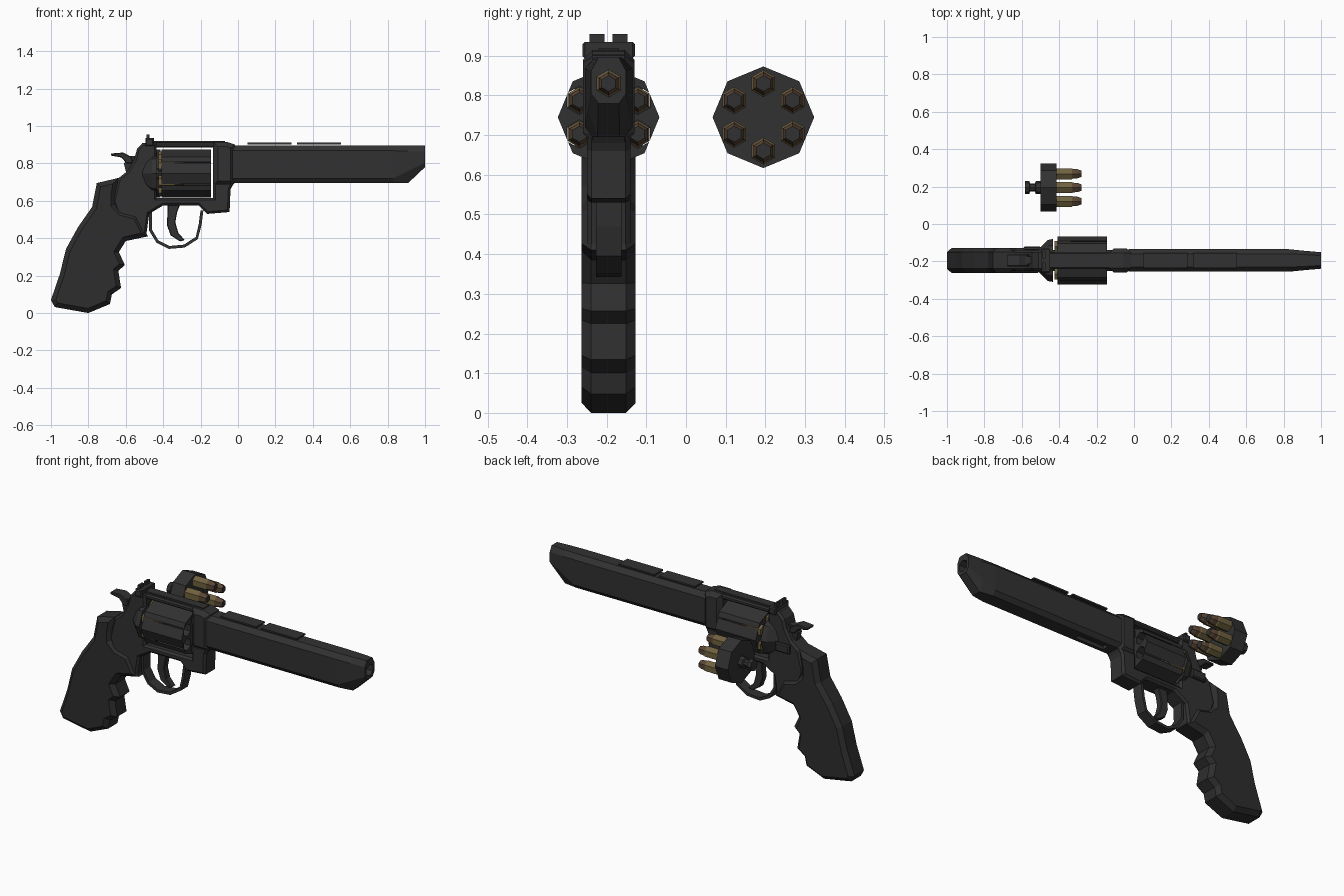
import bpy, bmesh, math
from mathutils import Vector

cube = bpy.data.objects.get("Cube")
if cube:
    bpy.data.objects.remove(cube, do_unlink=True)

GUN_Y, LOADER_Y, AXIS_Z, BORE_Z = -0.195, 0.195, 0.745, 0.83


def material(name, color):
    m = bpy.data.materials.new(name)
    m.use_nodes = True
    m.diffuse_color = (*color, 1)
    bsdf = next(n for n in m.node_tree.nodes if n.type == 'BSDF_PRINCIPLED')
    bsdf.inputs["Base Color"].default_value = (*color, 1)
    return m


STEEL = material("gunmetal", (0.031, 0.031, 0.031))
RUBBER = material("black rubber", (0.027, 0.027, 0.027))
BRASS = material("brass", (0.16, 0.12, 0.05))
COPPER = material("copper", (0.10, 0.06, 0.035))


def finish(name, bm, *mats):
    bmesh.ops.recalc_face_normals(bm, faces=bm.faces[:])
    mesh = bpy.data.meshes.new(name)
    bm.to_mesh(mesh)
    bm.free()
    for m in mats:
        mesh.materials.append(m)
    ob = bpy.data.objects.new(name, mesh)
    bpy.context.collection.objects.link(ob)
    return ob


def plate(name, outline, half, bevel=0.0, mat=STEEL, y=GUN_Y):
    """Side outline (x, z) extruded across y with chamfered rims."""
    bm = bmesh.new()
    face = bm.faces.new([bm.verts.new((x, y - half, z)) for x, z in outline])
    ext = bmesh.ops.extrude_face_region(bm, geom=[face])
    moved = [v for v in ext["geom"] if isinstance(v, bmesh.types.BMVert)]
    bmesh.ops.translate(bm, verts=moved, vec=(0, 2 * half, 0))
    if bevel:
        rims = [e for e in bm.edges if abs(e.verts[0].co.y - e.verts[1].co.y) < 1e-5]
        bmesh.ops.bevel(bm, geom=rims, offset=bevel, segments=1, affect='EDGES')
    return finish(name, bm, mat)


def box(name, x0, x1, z0, z1, half, y=GUN_Y, bevel=0.0):
    return plate(name, [(x0, z0), (x1, z0), (x1, z1), (x0, z1)], half, bevel, y=y)


def loft(name, rings, *mats, rule=None):
    """Skin a list of equal-length point rings and cap both ends."""
    bm = bmesh.new()
    loops = [[bm.verts.new(p) for p in ring] for ring in rings]
    n = len(loops[0])
    for k, (a, b) in enumerate(zip(loops, loops[1:])):
        for i in range(n):
            j = (i + 1) % n
            f = bm.faces.new((a[i], a[j], b[j], b[i]))
            f.material_index = rule(k) if rule else 0
    bm.faces.new(loops[0])
    end = bm.faces.new(loops[-1])
    end.material_index = len(mats) - 1
    return finish(name, bm, *mats)


def spindle(name, profile, sides, y, z, *mats, rule=None):
    """Faceted turning along x from (x, radius) pairs, one vertex on top."""
    angles = [math.tau * i / sides for i in range(sides)]
    rings = [[(x, y + r * math.sin(a), z + r * math.cos(a)) for a in angles]
             for x, r in profile]
    return loft(name, rings, *(mats or (STEEL,)), rule=rule)


def cut(target, cutter):
    mod = target.modifiers.new("cut", 'BOOLEAN')
    mod.operation, mod.solver, mod.object = 'DIFFERENCE', 'EXACT', cutter
    bpy.context.view_layer.objects.active = target
    bpy.ops.object.modifier_apply(modifier=mod.name)
    bpy.data.objects.remove(cutter, do_unlink=True)


def bore(x0, x1, y=GUN_Y, z=BORE_Z, r=0.036):
    return spindle("bore_cutter", [(x0, r), (x1, r)], 6, y, z)


def circle_of_six(y):
    for i in range(6):
        a = math.tau * i / 6
        yield y + 0.085 * math.sin(a), AXIS_Z + 0.085 * math.cos(a)


def cartridges(label, x, y):
    profile = [(x, 0.034), (x + 0.085, 0.034), (x + 0.09, 0.030),
               (x + 0.115, 0.028), (x + 0.135, 0.020)]
    for i, (cy, cz) in enumerate(circle_of_six(y)):
        spindle(f"{label}_cartridge_{i + 1}", profile, 6, cy, cz, BRASS, COPPER, STEEL,
                rule=lambda k: 0 if k < 2 else 1)


# Barrel with chiselled muzzle
def barrel_ring(x, top, high, mid, low, bottom, floor):
    half = [(top, 0.895), (mid, high), (mid, low), (bottom, floor)]
    return ([(x, GUN_Y + w, z) for w, z in half]
            + [(x, GUN_Y - w, z) for w, z in reversed(half)])


barrel = loft("barrel", [barrel_ring(-0.03, 0.035, 0.868, 0.06, 0.72, 0.04, 0.695),
                         barrel_ring(0.83, 0.035, 0.868, 0.06, 0.72, 0.04, 0.695),
                         barrel_ring(0.91, 0.032, 0.865, 0.052, 0.76, 0.028, 0.695),
                         barrel_ring(1.0, 0.026, 0.862, 0.044, 0.805, 0.026, 0.78)], STEEL)
cut(barrel, bore(-0.2, 1.1, r=0.034))
cut(barrel, box("groove_cutter", 0.03, 0.22, 0.65, 0.715, 0.02))

# Rib plates above the barrel
for side, x0 in (("rear", 0.05), ("front", 0.315)):
    box(f"{side}_rib_plate", x0, x0 + 0.235, 0.902, 0.911, 0.04)

# Frame: open-topped body, collar and top strap
frame = plate("frame", [(-0.54, 0.877), (-0.51, 0.91), (-0.435, 0.91), (-0.435, 0.615),
                        (-0.133, 0.615), (-0.133, 0.70), (-0.02, 0.70), (-0.04, 0.66),
                        (-0.045, 0.54), (-0.165, 0.53), (-0.21, 0.575), (-0.40, 0.575),
                        (-0.475, 0.53), (-0.49, 0.42), (-0.60, 0.39), (-0.67, 0.60),
                        (-0.64, 0.72), (-0.59, 0.76), (-0.555, 0.82)], 0.055, 0.012)
collar = plate("barrel_collar", [(-0.133, 0.68), (-0.03, 0.68), (-0.015, 0.70),
                                 (-0.015, 0.90), (-0.06, 0.915), (-0.133, 0.915)],
               0.065, 0.025)
cut(collar, bore(-0.2, 0.1, r=0.034))
box("top_strap", -0.47, -0.10, 0.884, 0.912, 0.045, bevel=0.008)
box("sight_strip", -0.48, -0.07, 0.90, 0.92, 0.026)
spindle("recoil_shield", [(-0.51, 0.06), (-0.46, 0.11), (-0.432, 0.115)], 8, GUN_Y, AXIS_Z)
box("thumb_latch", -0.59, -0.50, 0.69, 0.74, 0.012, y=GUN_Y + 0.064, bevel=0.006)

# Rear sight with notch
box("rear_sight", -0.495, -0.45, 0.893, 0.935, 0.066, bevel=0.006)
for side in (-1, 1):
    box(f"sight_tooth_{'left' if side > 0 else 'right'}", -0.488, -0.474, 0.93, 0.955,
        0.019, y=GUN_Y + side * 0.029)

# Hammer and its spur
plate("hammer", [(-0.53, 0.84), (-0.58, 0.84), (-0.61, 0.80), (-0.595, 0.74),
                 (-0.52, 0.74)], 0.02)
plate("hammer_spur", [(-0.68, 0.853), (-0.615, 0.858), (-0.57, 0.835), (-0.56, 0.80),
                      (-0.595, 0.80), (-0.625, 0.832), (-0.68, 0.842)], 0.032, 0.004)

# Cylinder with through chambers
cylinder = spindle("cylinder", [(-0.41, 0.128), (-0.145, 0.128)], 8, GUN_Y, AXIS_Z)
for cy, cz in circle_of_six(GUN_Y):
    cut(cylinder, bore(-0.5, -0.1, cy, cz))
cartridges("chambered", -0.425, GUN_Y)
spindle("cylinder_pin", [(-0.45, 0.03), (-0.40, 0.03)], 8, GUN_Y, AXIS_Z)

# Grip with finger grooves
plate("grip", [(-0.755, 0.695), (-0.64, 0.722), (-0.655, 0.63), (-0.655, 0.58),
               (-0.62, 0.545), (-0.54, 0.524), (-0.482, 0.41), (-0.60, 0.385),
               (-0.637, 0.326), (-0.605, 0.257), (-0.64, 0.225), (-0.625, 0.134),
               (-0.674, 0.10), (-0.685, 0.048), (-0.80, 0.0), (-0.98, 0.032),
               (-1.0, 0.07), (-0.952, 0.21), (-0.92, 0.342), (-0.855, 0.46),
               (-0.78, 0.567)], 0.068, 0.024, RUBBER)

# Trigger guard: a strip between two offset arcs
guard = [(-0.475, 0.54), (-0.475, 0.44), (-0.435, 0.375), (-0.37, 0.343), (-0.285, 0.35),
         (-0.215, 0.395), (-0.195, 0.47), (-0.185, 0.55)]
center = Vector((-0.33, 0.52))
inner = []
for p in guard:
    v = Vector(p)
    inner.append(v + (center - v).normalized() * 0.016)
plate("trigger_guard", guard + [tuple(v) for v in reversed(inner)], 0.032)
plate("trigger", [(-0.375, 0.59), (-0.305, 0.59), (-0.325, 0.54), (-0.335, 0.487),
                  (-0.32, 0.43), (-0.285, 0.39), (-0.31, 0.383), (-0.36, 0.415),
                  (-0.38, 0.47)], 0.02, 0.004)

# Separate speed loader with six rounds
spindle("loader_body", [(-0.50, 0.128), (-0.415, 0.128)], 8, LOADER_Y, AXIS_Z)
spindle("loader_knob", [(-0.583, 0.034), (-0.56, 0.034), (-0.555, 0.022), (-0.53, 0.022),
                        (-0.525, 0.034), (-0.495, 0.034)], 8, LOADER_Y, AXIS_Z)
cartridges("loader", -0.417, LOADER_Y)
